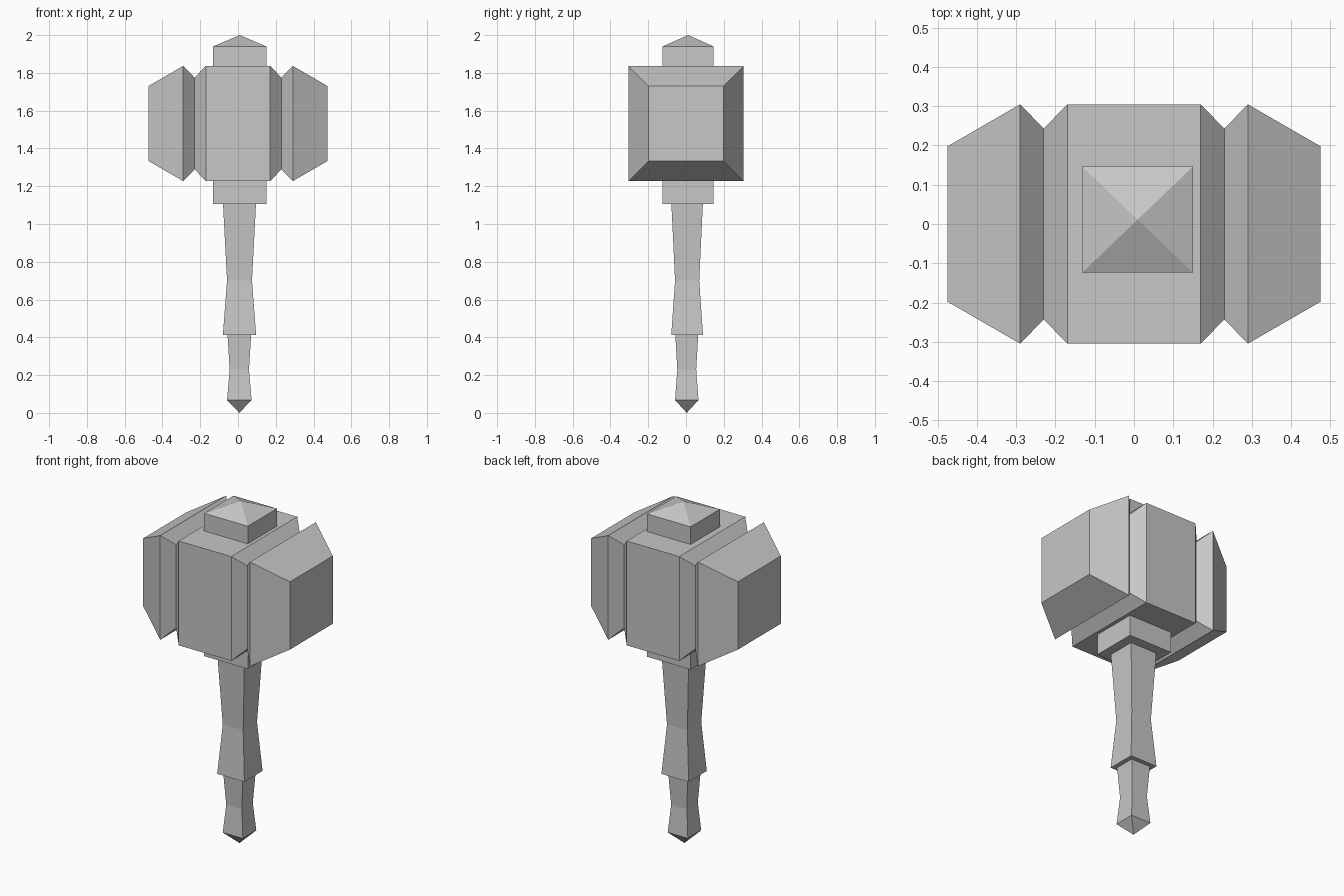
import bpy
import bmesh
from mathutils import Vector

cube = bpy.data.objects.get("Cube")
if cube:
    bpy.data.objects.remove(cube, do_unlink=True)

# Single stone grey for the whole model
grey = bpy.data.materials.new("stone_grey")
grey.use_nodes = True
colour = (0.57, 0.57, 0.57, 1)
grey.diffuse_color = colour
grey.node_tree.nodes["Principled BSDF"].inputs["Base Color"].default_value = colour


def square_loft(name, rings, centre, axis="Z"):
    """Join square rings (position, half width, half depth); zero width makes a point."""
    bm = bmesh.new()
    cx, cy, cz = centre
    loops = []
    for t, a, b in rings:
        corners = [(-a, -b), (a, -b), (a, b), (-a, b)] if a else [(0, 0)]
        if axis == "Z":
            points = [(cx + u, cy + v, cz + t) for u, v in corners]
        else:
            points = [(cx + t, cy + u, cz + v) for u, v in corners]
        loops.append([bm.verts.new(Vector(p)) for p in points])
    for low, high in zip(loops, loops[1:]):
        for i in range(4):
            j = (i + 1) % 4
            quad = [low[i % len(low)], low[j % len(low)],
                    high[j % len(high)], high[i % len(high)]]
            bm.faces.new(list(dict.fromkeys(quad)))
    for end in (loops[0], loops[-1]):
        if len(end) == 4:
            bm.faces.new(end)
    bmesh.ops.recalc_face_normals(bm, faces=bm.faces)
    mesh = bpy.data.meshes.new(name)
    bm.to_mesh(mesh)
    bm.free()
    mesh.materials.append(grey)
    obj = bpy.data.objects.new(name, mesh)
    bpy.context.collection.objects.link(obj)
    return obj


# Hammer head: mirrored profile with tapered ends and two V grooves
half = [(0.475, 0.198), (0.29, 0.305), (0.23, 0.243), (0.17, 0.305)]
profile = [(-x, r, r) for x, r in half] + [(x, r, r) for x, r in reversed(half)]
square_loft("hammer_head", profile, (0, 0, 1.532), "X")

# Square socket through the head, with a pyramid cap
square_loft("socket_and_cap",
            [(1.105, 0.141, 0.135), (1.94, 0.141, 0.135), (2.0, 0, 0)],
            (0.009, 0.011, 0))

# Waisted upper handle
square_loft("upper_handle",
            [(0.413, 0.088, 0.084), (0.70, 0.066, 0.064), (1.12, 0.088, 0.084)],
            (0.008, 0.006, 0))

# Waisted lower grip with a pointed pommel
square_loft("grip_and_pommel",
            [(0, 0, 0), (0.068, 0.065, 0.062), (0.23, 0.051, 0.05), (0.42, 0.063, 0.061)],
            (0.007, 0.004, 0))
